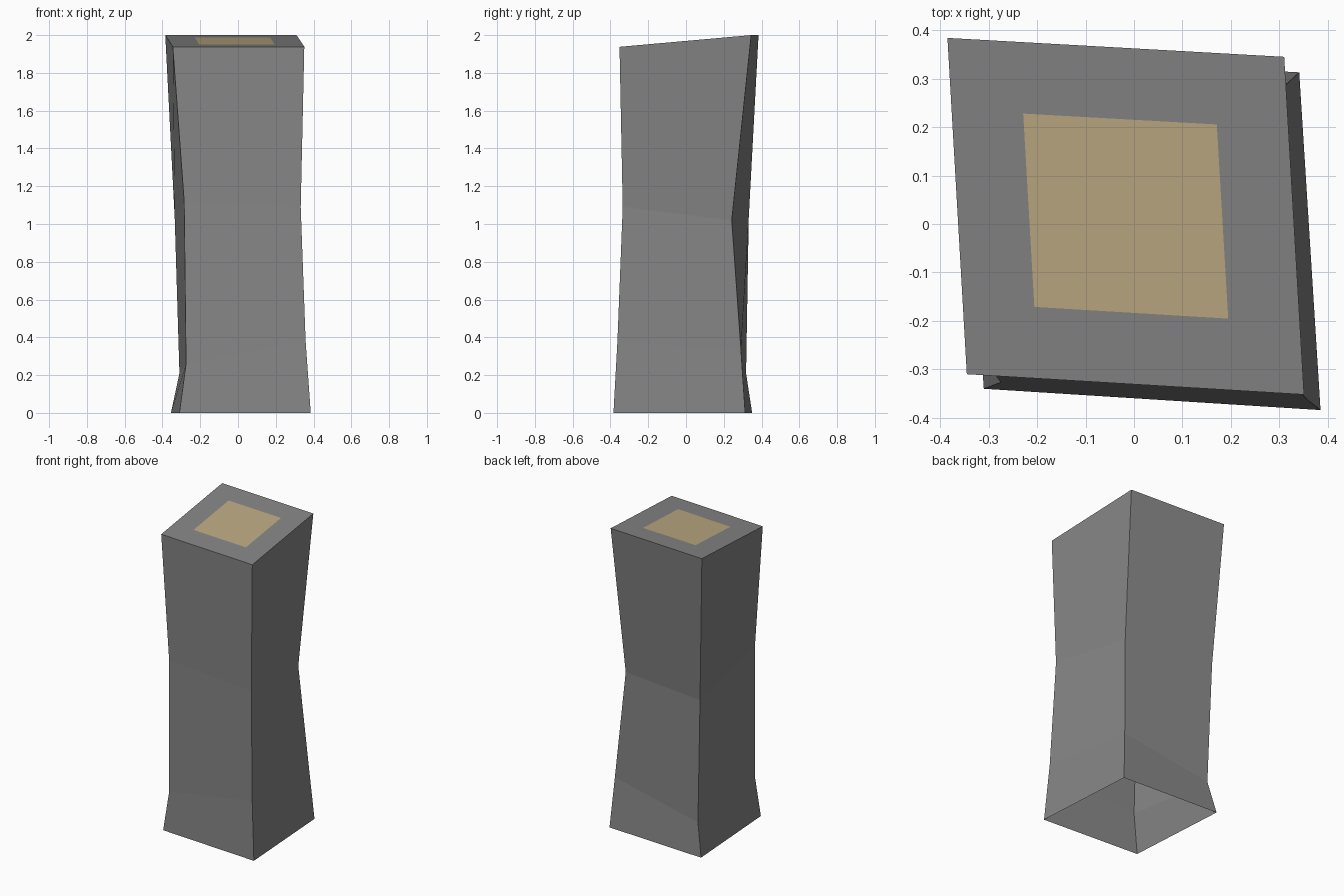
import bpy
from mathutils import Vector

if "Cube" in bpy.data.objects:
    bpy.data.objects.remove(bpy.data.objects["Cube"])

# Rough-hewn column cross-sections, corners: front-left, front-right, back-right, back-left
rings = [
    [(-0.31, -0.34, 0), (0.385, -0.384, 0), (0.341, 0.313, 0), (-0.355, 0.35, 0)],
    [(-0.275, -0.327, 0.26), (0.358, -0.363, 0.38), (0.317, 0.291, 0.33), (-0.31, 0.318, 0.21)],
    [(-0.285, -0.313, 1.12), (0.332, -0.335, 1.09), (0.272, 0.242, 1.02), (-0.335, 0.332, 1.03)],
    [(-0.345, -0.31, 1.938), (0.351, -0.352, 1.938), (0.31, 0.345, 2), (-0.385, 0.384, 2)],
]

# Inner edge of the top border, shrunk toward the centre of the top
top = [Vector(p) for p in rings[-1]]
centre = sum(top, Vector()) / 4
inner = [centre.lerp(p, 0.575) for p in top]


def add_object(name, verts, faces, colour):
    mesh = bpy.data.meshes.new(name)
    mesh.from_pydata(verts, [], faces)
    obj = bpy.data.objects.new(name, mesh)
    bpy.context.collection.objects.link(obj)
    mat = bpy.data.materials.new(name + "_colour")
    mat.diffuse_color = (*colour, 1)
    mat.use_nodes = True
    mat.node_tree.nodes["Principled BSDF"].inputs["Base Color"].default_value = mat.diffuse_color
    mesh.materials.append(mat)
    return obj


# Dark grey column walls and top border, open underneath
verts = [p for ring in rings for p in ring] + [tuple(p) for p in inner]
faces = []
for r in range(len(rings)):
    for i in range(4):
        j = (i + 1) % 4
        faces.append((r * 4 + i, r * 4 + j, r * 4 + 4 + j, r * 4 + 4 + i))
add_object("column", verts, faces, (0.235, 0.235, 0.235))

# Sand-coloured panel filling the top
add_object("top_panel", inner, [(0, 1, 2, 3)], (0.50, 0.40, 0.225))
